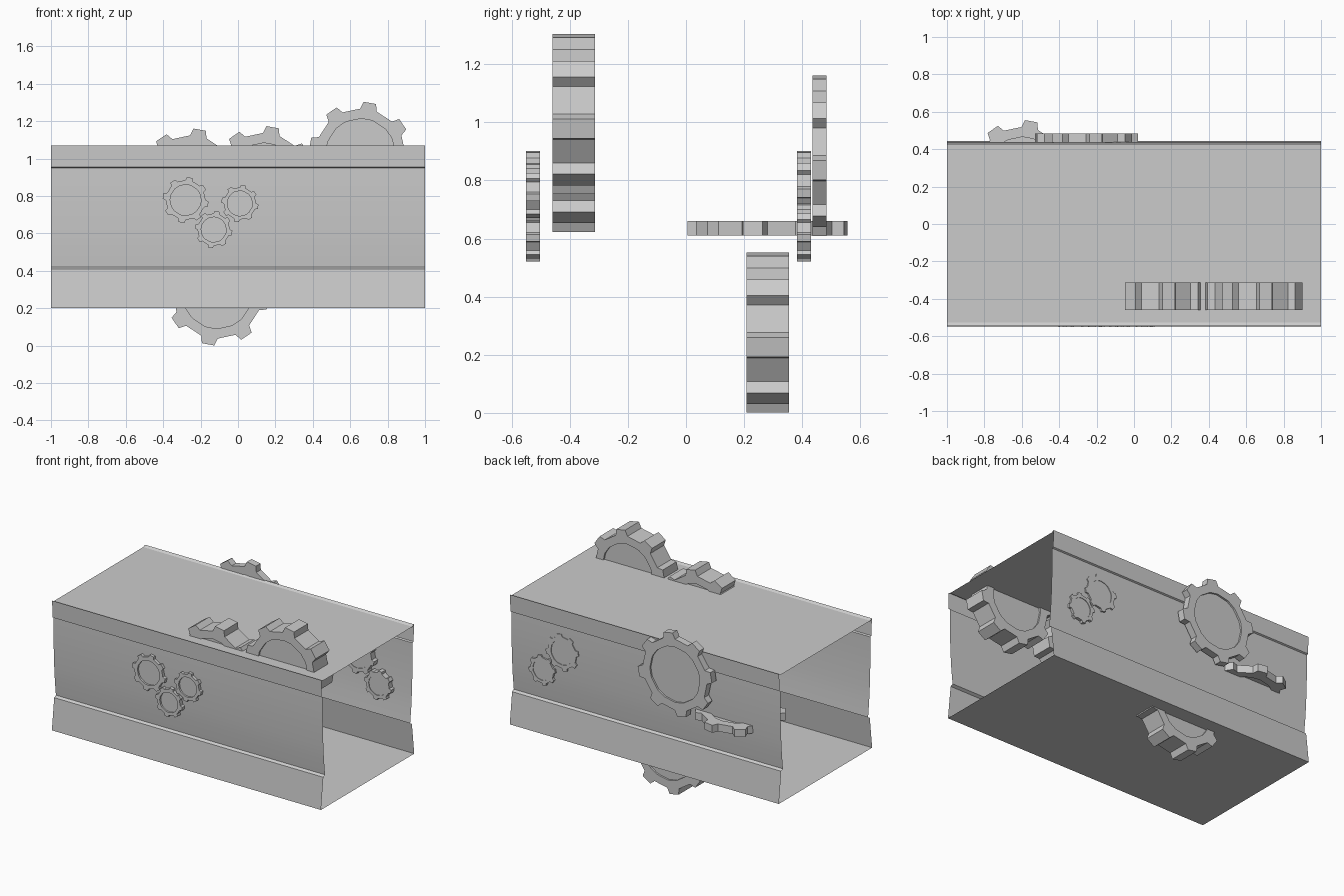
import bpy, bmesh, math

cube = bpy.data.objects.get("Cube")
if cube:
    bpy.data.objects.remove(cube, do_unlink=True)

GREY = (0.6, 0.6, 0.6, 1.0)
grey = bpy.data.materials.new("plain_grey")
grey.use_nodes = True
grey.diffuse_color = GREY
grey.node_tree.nodes["Principled BSDF"].inputs["Base Color"].default_value = GREY


def finish(name, bm):
    bmesh.ops.recalc_face_normals(bm, faces=bm.faces)
    mesh = bpy.data.meshes.new(name)
    bm.to_mesh(mesh)
    bm.free()
    obj = bpy.data.objects.new(name, mesh)
    bpy.context.collection.objects.link(obj)
    mesh.materials.append(grey)
    return obj


def bridge(bm, a, b):
    n = len(a)
    for i in range(n):
        j = (i + 1) % n
        bm.faces.new((a[i], a[j], b[j], b[i]))


def gear(name, u, v, radius, near, far, flat=False, phase=-10.5, recess=0.012):
    """Eight-toothed wheel with a shallow round recess on both faces."""
    bm = bmesh.new()
    teeth = 8
    outline, rim = [], []
    for t in range(teeth):
        mid = phase + t * 360 / teeth
        for offset, scale in ((-10.8, 0.865), (-7, 1), (7, 1), (10.8, 0.865)):
            angle = math.radians(mid + offset)
            direction = (math.cos(angle), math.sin(angle))
            outline.append([c * radius * scale for c in direction])
            rim.append([c * radius * 0.67 for c in direction])

    def ring(points, depth):
        if flat:
            return [bm.verts.new((u + a, v + b, depth)) for a, b in points]
        return [bm.verts.new((u + a, depth, v + b)) for a, b in points]

    rings = [ring(rim, near + recess), ring(rim, near), ring(outline, near),
             ring(outline, far), ring(rim, far), ring(rim, far - recess)]
    for a, b in zip(rings, rings[1:]):
        bridge(bm, a, b)
    bm.faces.new(rings[0])
    bm.faces.new(rings[-1])
    return finish(name, bm)


# Open-ended casing: one side profile, mirrored and swept along x
MIDDLE = -0.0525
side = [(0.495, 0.20), (0.470, 0.41), (0.452, 0.42), (0.463, 0.52),
        (0.470, 0.62), (0.475, 0.74), (0.478, 0.85), (0.478, 0.95),
        (0.488, 0.955), (0.492, 1.07), (0.475, 1.06)]
profile = [(MIDDLE - d, z) for d, z in side]
profile += [(MIDDLE + d, z) for d, z in reversed(side)]
bm = bmesh.new()
ends = [[bm.verts.new((x, y, z)) for y, z in profile] for x in (-1, 1)]
bridge(bm, *ends)
casing = finish("casing", bm)
bpy.ops.object.select_all(action="DESELECT")
casing.select_set(True)
bpy.context.view_layer.objects.active = casing
bpy.ops.object.shade_smooth_by_angle(angle=math.radians(20))

# Large wheels poking through the casing
LARGE = 0.276
gear("top_right_wheel", 0.655, 1.028, LARGE, -0.46, -0.313)
gear("top_middle_wheel", 0.135, 0.898, LARGE, -0.46, -0.313)
gear("bottom_wheel", -0.11, 0.276, LARGE, 0.208, 0.355)
gear("back_wheel", -0.255, 0.885, LARGE, 0.435, 0.483)
gear("level_wheel", -0.60, 0.28, LARGE, 0.61, 0.66, flat=True)

# Small wheels set into the front and back walls
small = [("big", -0.28, 0.778, 0.123), ("low", -0.13, 0.62, 0.1),
         ("side", 0.01, 0.76, 0.1)]
for label, x, z, r in small:
    gear("front_small_wheel_" + label, x, z, r, -0.55, -0.503)
for label, x, z, r in small[:2]:
    gear("back_small_wheel_" + label, x + 0.9, z, r, 0.382, 0.431, recess=0.004)
